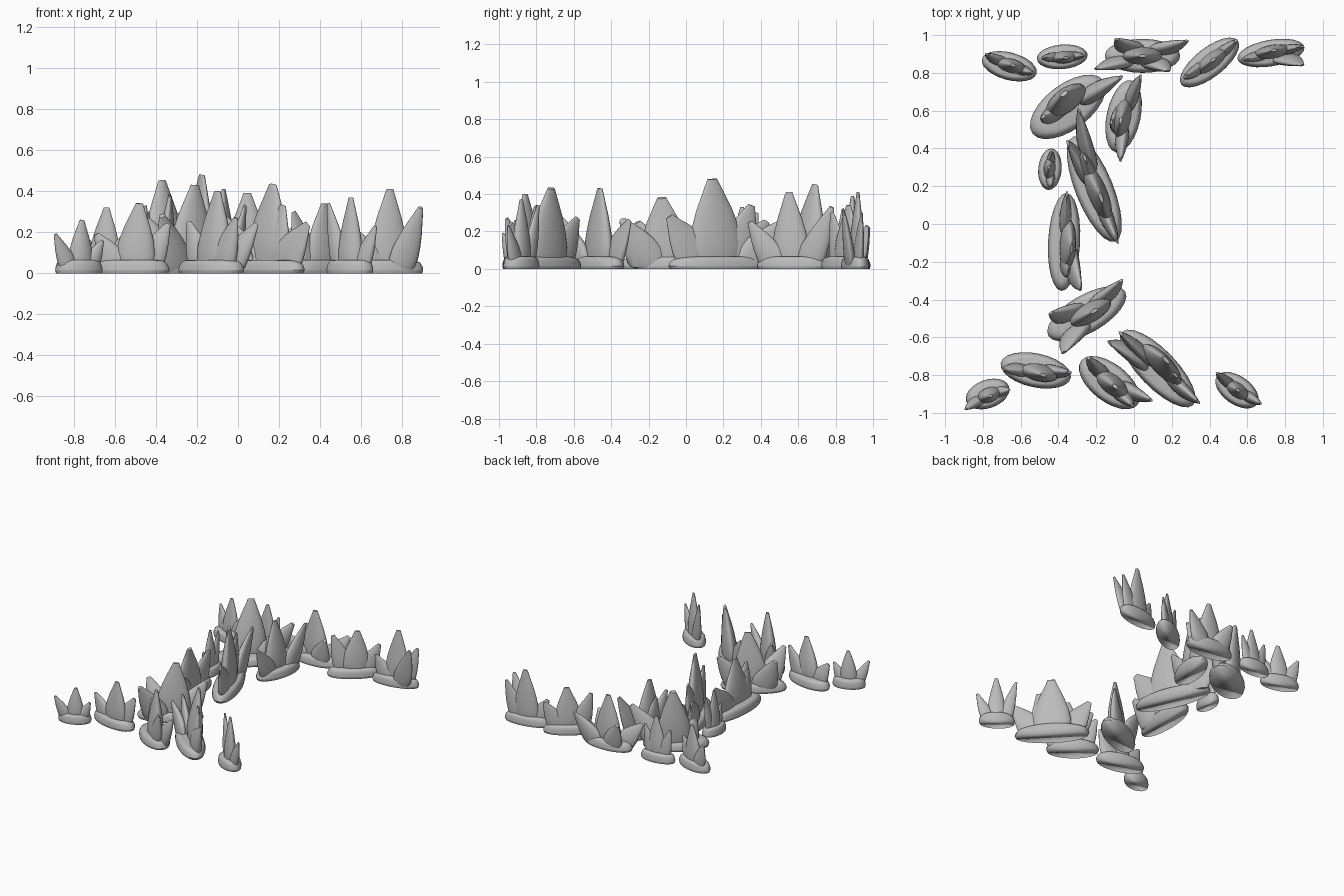
import bpy
import bmesh
from math import cos, sin, pi, radians
from mathutils import Vector, Matrix

default_cube = bpy.data.objects.get("Cube")
if default_cube:
    bpy.data.objects.remove(default_cube, do_unlink=True)

# One stone colour for everything
stone = bpy.data.materials.new("grey_stone")
stone.use_nodes = True
stone.diffuse_color = (.5, .5, .5, 1)
shader = stone.node_tree.nodes["Principled BSDF"]
shader.inputs["Base Color"].default_value = stone.diffuse_color
shader.inputs["Roughness"].default_value = .8

SIDES = 24
SPIKE_PROFILE = [(0, .85), (.12, .98), (.25, 1), (.45, .86), (.65, .65), (.85, .38), (1, .18)]


def loft(bm, rings):
    """Skin a stack of rings and cap both ends."""
    loops = [[bm.verts.new(p) for p in ring] for ring in rings]
    for low, high in zip(loops, loops[1:]):
        for i in range(SIDES):
            j = (i + 1) % SIDES
            bm.faces.new((low[i], low[j], high[j], high[i]))
    bm.faces.new(loops[0][::-1])
    bm.faces.new(loops[-1])


def circle(centre, radius, turn):
    """Ring of points around a centre, facing along the turned z axis."""
    angles = [2 * pi * i / SIDES for i in range(SIDES)]
    return [centre + turn @ Vector((radius * cos(a), radius * sin(a), 0)) for a in angles]


def make_object(name, bm, x, y, angle, scale):
    mesh = bpy.data.meshes.new(name)
    bmesh.ops.recalc_face_normals(bm, faces=bm.faces)
    bm.to_mesh(mesh)
    bm.free()
    mesh.materials.append(stone)
    obj = bpy.data.objects.new(name, mesh)
    bpy.context.collection.objects.link(obj)
    obj.location = (x, y, 0)
    obj.rotation_euler.z = radians(angle)
    obj.scale = scale
    bpy.ops.object.select_all(action="DESELECT")
    obj.select_set(True)
    bpy.context.view_layer.objects.active = obj
    bpy.ops.object.shade_smooth_by_angle(angle=radians(40))


def clump(name, x, y, length, width, angle, *tips):
    """Flattened oval base with blunt spikes; the first tip is the main spike."""
    # Base: flat underside, rounded shoulder
    bm = bmesh.new()
    upright = Matrix.Identity(3)
    profile = [(.97, 0), (1, .25), (.98, .5), (.92, .78), (.82, .94), (.7, 1)]
    loft(bm, [circle(Vector((0, 0, h * .065)), r, upright) for r, h in profile])
    make_object(name + "_base", bm, x, y, angle, (length, width, 1))

    # Spikes: built round, then squashed with the clump
    bm = bmesh.new()
    unturn = Matrix.Rotation(-radians(angle), 3, "Z")
    for number, (tx, ty, tz) in enumerate(tips):
        tip = unturn @ Vector((tx - x, ty - y, tz))
        tip = Vector((tip.x / length, tip.y / width, tip.z / length))
        foot = Vector((tip.x * .38, tip.y * .38, .02 / length))
        thickness = .38 if number else .52
        turn = (tip - foot).to_track_quat("Z", "Y").to_matrix()
        rings = [circle(foot.lerp(tip, t), r * thickness, turn) for t, r in SPIKE_PROFILE]
        for ring in rings:
            for point in ring:
                point.z = max(point.z, .01)
        loft(bm, rings)
    make_object(name + "_spikes", bm, x, y, angle, (length, width, length))


# Back row
clump("back_far_right", -.66, .835, .15, .073, -15,
      (-.64, .84, .32), (-.78, .9, .22), (-.54, .8, .2))
clump("back_right", -.38, .885, .135, .065, 5,
      (-.36, .88, .33), (-.48, .88, .25), (-.27, .89, .25))
clump("back_middle", .045, .89, .2, .09, 0,
      (.045, .89, .39), (-.09, .98, .22), (.28, .97, .22),
      (-.2, .82, .2), (.18, .81, .22))
clump("back_left", .4, .855, .19, .078, 38,
      (.42, .87, .34), (.54, .97, .23), (.27, .78, .3))
clump("back_far_left", .725, .905, .18, .07, 10,
      (.74, .92, .41), (.89, .84, .32), (.89, .94, .3), (.58, .87, .2))

# Spine from back to front
clump("spine_back_right", -.35, .62, .235, .12, 37,
      (-.37, .69, .45), (-.07, .775, .3), (-.48, .57, .22))
clump("spine_back_left", -.055, .57, .195, .09, 78,
      (-.07, .55, .41), (.035, .78, .33), (-.07, .34, .25), (-.12, .54, .28))
clump("spine_small", -.445, .29, .11, .062, 85,
      (-.45, .3, .33), (-.435, .38, .3), (-.44, .2, .2))
clump("spine_middle", -.21, .185, .3, .1, 112,
      (-.175, .14, .48), (-.29, .6, .28), (-.35, .43, .25),
      (-.26, .35, .34), (-.09, -.09, .28))
clump("spine_long", -.37, -.095, .26, .085, 87,
      (-.33, -.13, .38), (-.355, .16, .26), (-.35, -.26, .25), (-.28, -.34, .26))
clump("spine_front", -.25, -.475, .235, .1, 30,
      (-.21, -.46, .43), (-.07, -.3, .26), (-.44, -.47, .26), (-.37, -.68, .28))

# Front row
clump("front_far_right", -.775, -.9, .12, .075, 20,
      (-.76, -.91, .26), (-.89, -.98, .19), (-.66, -.88, .16))
clump("front_right", -.52, -.775, .19, .09, -12,
      (-.48, -.8, .34), (-.69, -.77, .19), (-.34, -.785, .24))
clump("front_middle", -.13, -.84, .19, .1, -38,
      (-.1, -.86, .4), (-.24, -.71, .25), (.09, -.93, .24), (-.01, -.96, .27))
clump("front_left", .125, -.765, .27, .1, -46,
      (.17, -.72, .43), (.22, -.8, .33), (-.13, -.63, .22),
      (-.07, -.58, .27), (.34, -.94, .24))
clump("front_far_left", .545, -.88, .13, .075, -35,
      (.55, -.88, .37), (.44, -.79, .34), (.67, -.95, .23))
